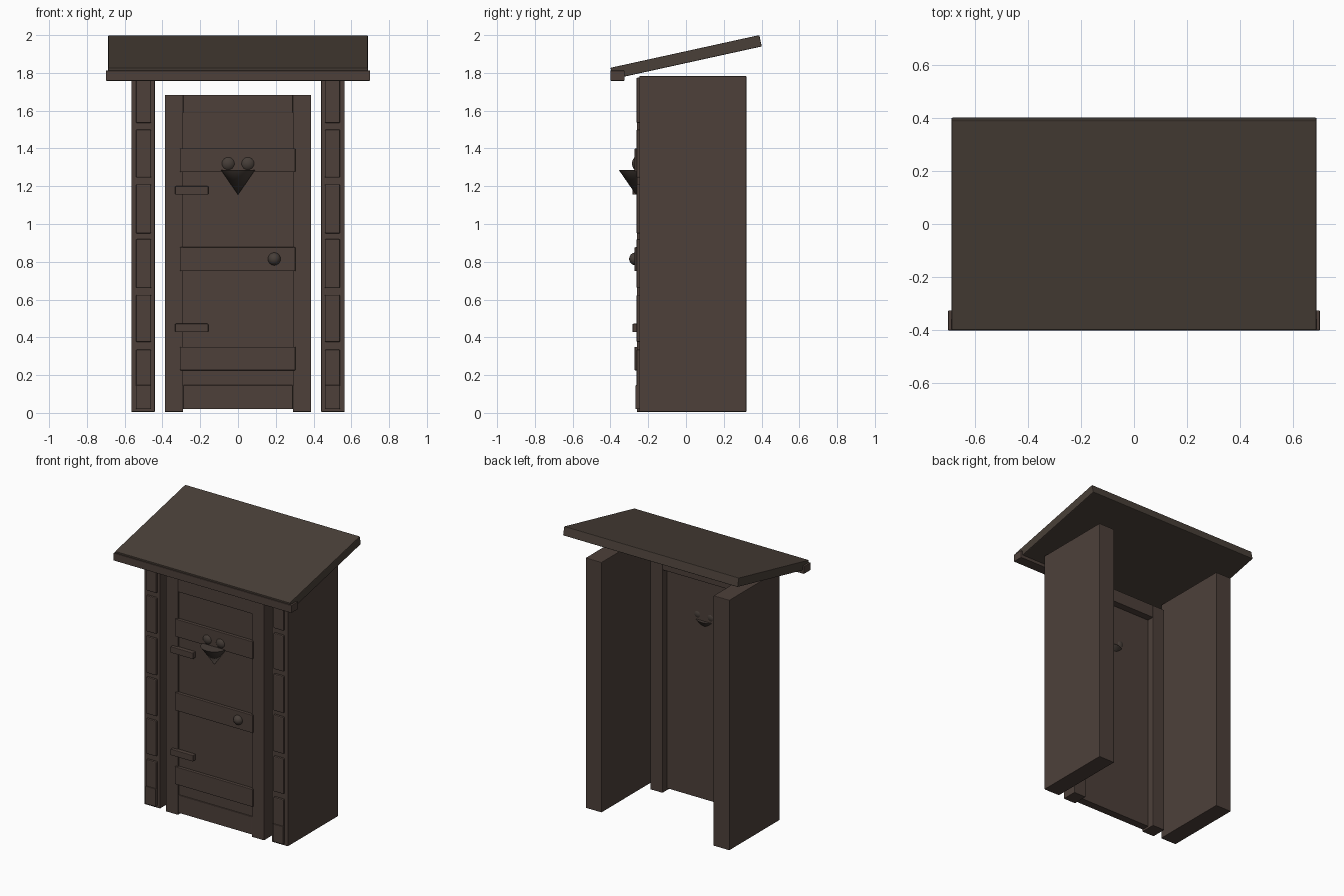
import bpy, bmesh, math

if "Cube" in bpy.data.objects:
    bpy.data.objects.remove(bpy.data.objects["Cube"])


def material(name, rgb):
    m = bpy.data.materials.new(name)
    m.diffuse_color = (*rgb, 1)
    m.use_nodes = True
    m.node_tree.nodes["Principled BSDF"].inputs["Base Color"].default_value = m.diffuse_color
    return m


WOOD = material("brown_wood", (0.074, 0.051, 0.042))
ROOF = material("roof_brown", (0.068, 0.051, 0.040))
METAL = material("dark_fittings", (0.062, 0.048, 0.040))


def finish(name, bm, mat, bevel=0.0, smooth=False):
    bmesh.ops.recalc_face_normals(bm, faces=bm.faces)
    mesh = bpy.data.meshes.new(name)
    bm.to_mesh(mesh)
    bm.free()
    mesh.materials.append(mat)
    if smooth:
        for p in mesh.polygons:
            p.use_smooth = len(p.vertices) < 5
    ob = bpy.data.objects.new(name, mesh)
    bpy.context.collection.objects.link(ob)
    if bevel:
        mod = ob.modifiers.new("soft_edges", 'BEVEL')
        mod.width = bevel
        mod.segments = 2
    return ob


def prism(name, profile, axis_points, mat, bevel=0.004):
    """Extrude a (y, z) profile between two x positions."""
    x0, x1 = axis_points
    bm = bmesh.new()
    face = bm.faces.new([bm.verts.new((x0, y, z)) for y, z in profile])
    ext = bmesh.ops.extrude_face_region(bm, geom=[face])
    verts = [g for g in ext["geom"] if isinstance(g, bmesh.types.BMVert)]
    bmesh.ops.translate(bm, vec=(x1 - x0, 0, 0), verts=verts)
    return finish(name, bm, mat, bevel)


def box(name, x, y, z, mat=WOOD, bevel=0.004):
    return prism(name, [(y[0], z[0]), (y[1], z[0]), (y[1], z[1]), (y[0], z[1])], x, mat, bevel)


def ball(name, centre, radius, mat):
    bm = bmesh.new()
    bmesh.ops.create_uvsphere(bm, u_segments=32, v_segments=16, radius=radius)
    bmesh.ops.translate(bm, vec=centre, verts=bm.verts)
    return finish(name, bm, mat, smooth=True)


# Side walls with stacked front panels
panel_heights = [(0.02, 0.335), (0.375, 0.625), (0.66, 0.92),
                 (0.95, 1.21), (1.245, 1.5), (1.535, 1.775)]
for side, s in (("left", -1), ("right", 1)):
    def span(a, b):
        return tuple(sorted((s * a, s * b)))
    box(side + "_wall", span(0.44, 0.565), (-0.247, 0.32), (0.005, 1.783))
    for i, z in enumerate(panel_heights):
        box(f"{side}_wall_panel_{i + 1}", span(0.46, 0.54), (-0.262, -0.235), z, bevel=0.006)
    box(side + "_wall_foot", span(0.46, 0.54), (-0.268, -0.235), (0.02, 0.147))
    # Door frame posts
    box(side + "_door_post", span(0.29, 0.387), (-0.26, -0.15), (0.005, 1.683))

# Door frame header
box("door_header", (-0.291, 0.291), (-0.26, -0.15), (1.59, 1.683))

# Door leaf, kick board and battens
box("door", (-0.292, 0.292), (-0.25, -0.20), (0.02, 1.595), bevel=0.002)
box("door_kick_board", (-0.29, 0.29), (-0.258, -0.24), (0.02, 0.147))
for i, z in enumerate([(0.225, 0.35), (0.75, 0.877), (1.275, 1.40)]):
    box(f"door_batten_{i + 1}", (-0.307, 0.304), (-0.272, -0.24), z)

# Hinges and knob
for name, z in (("lower_hinge", 0.45), ("upper_hinge", 1.178)):
    box(name, (-0.333, -0.157), (-0.283, -0.25), (z - 0.022, z + 0.022))
ball("door_knob", (0.192, -0.267, 0.815), 0.034, METAL)

# Heart ornament: two round lobes above a downward cone
for name, x in (("heart_left_lobe", -0.052), ("heart_right_lobe", 0.052)):
    ball(name, (x, -0.24, 1.32), 0.046, METAL)
bm = bmesh.new()
bmesh.ops.create_cone(bm, cap_ends=True, segments=32, radius1=0.0, radius2=0.09, depth=0.13)
bmesh.ops.remove_doubles(bm, verts=bm.verts, dist=0.0001)
bmesh.ops.translate(bm, vec=(0, -0.265, 1.22), verts=bm.verts)
finish("heart_point", bm, METAL, smooth=True)

# Sloped roof slab and front fascia
prism("roof", [(-0.40, 1.827), (0.388, 2.0), (0.401, 1.94), (-0.387, 1.767)],
      (-0.687, 0.687), ROOF)
box("roof_fascia", (-0.70, 0.70), (-0.401, -0.325), (1.758, 1.812))
